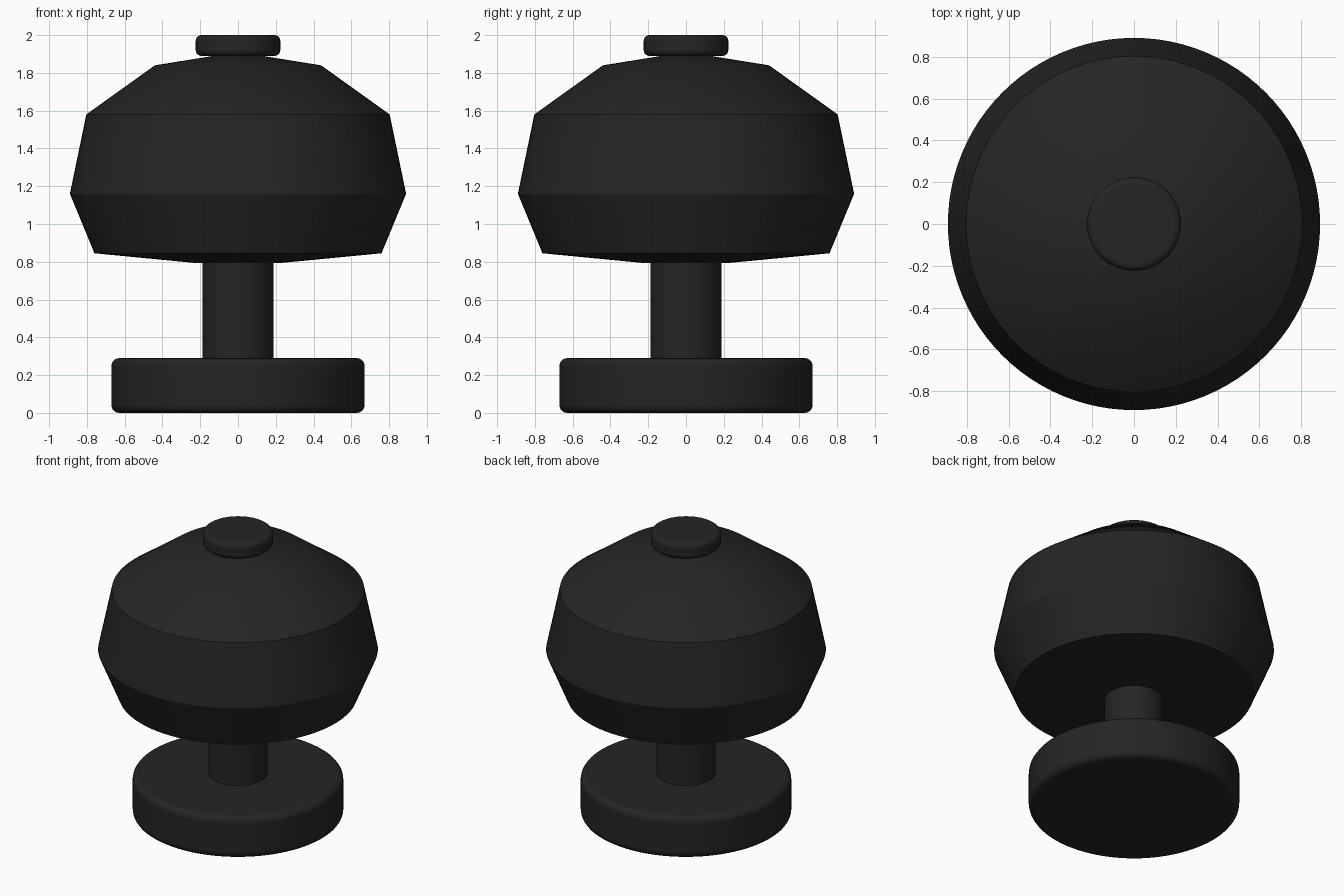
import bpy
import bmesh
import math

cube = bpy.data.objects.get("Cube")
if cube:
    bpy.data.objects.remove(cube, do_unlink=True)

SIDES = 96

black = bpy.data.materials.new("matte_black")
black.use_nodes = True
colour = (0.018, 0.018, 0.018, 1)
black.diffuse_color = colour
black.node_tree.nodes["Principled BSDF"].inputs["Base Color"].default_value = colour


def lathe(name, profile):
    """Spin a closed radius/height profile around the z axis."""
    bm = bmesh.new()
    verts = [bm.verts.new((r, 0, z)) for r, z in profile]
    edges = [bm.edges.new(pair) for pair in zip(verts, verts[1:])]
    bmesh.ops.spin(bm, geom=verts + edges, cent=(0, 0, 0), axis=(0, 0, 1),
                   angle=math.tau, steps=SIDES, use_duplicate=False)
    bmesh.ops.remove_doubles(bm, verts=bm.verts, dist=0.0001)
    bmesh.ops.recalc_face_normals(bm, faces=bm.faces)
    mesh = bpy.data.meshes.new(name)
    bm.to_mesh(mesh)
    bm.free()
    mesh.materials.append(black)
    obj = bpy.data.objects.new(name, mesh)
    bpy.context.collection.objects.link(obj)
    bpy.ops.object.select_all(action='DESELECT')
    obj.select_set(True)
    bpy.context.view_layer.objects.active = obj
    bpy.ops.object.shade_smooth_by_angle(angle=math.radians(31))
    return obj


def disc(name, radius, bottom, top, rounding=0.0):
    """Solid round part, with optional rounded rims."""
    obj = lathe(name, [(0, bottom), (radius, bottom), (radius, top), (0, top)])
    if rounding:
        bevel = obj.modifiers.new("rounded_rims", 'BEVEL')
        bevel.width = rounding
        bevel.segments = 4
        bevel.limit_method = 'ANGLE'
        bevel.angle_limit = math.radians(40)
    return obj


# Foot and stem
disc("base_plate", 0.67, 0, 0.29, 0.04)
disc("stem", 0.187, 0.27, 0.82)

# Faceted knob body
lathe("knob_body", [(0, 0.79), (0.22, 0.793), (0.76, 0.845), (0.89, 1.16),
                    (0.803, 1.58), (0.44, 1.84), (0.13, 1.89), (0, 1.89)])

# Button on top
disc("top_button", 0.224, 1.89, 2.0, 0.03)
